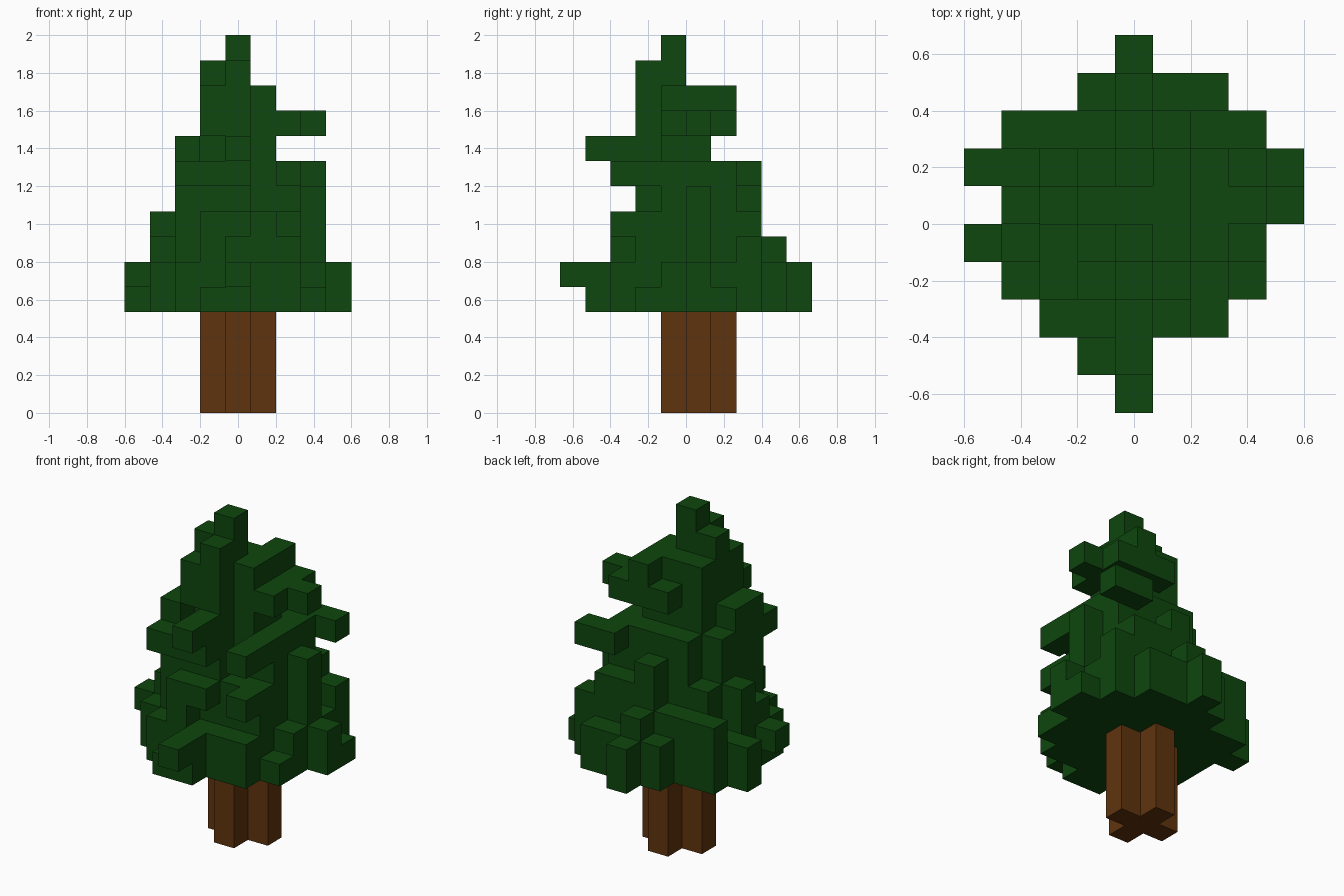
import bpy
import bmesh
from mathutils import Vector

cube = bpy.data.objects.get("Cube")
if cube:
    bpy.data.objects.remove(cube, do_unlink=True)

CELL = 2 / 15  # edge of one block


def material(name, rgb):
    mat = bpy.data.materials.new(name)
    mat.use_nodes = True
    mat.diffuse_color = (*rgb, 1)
    mat.node_tree.nodes["Principled BSDF"].inputs["Base Color"].default_value = (*rgb, 1)
    return mat


def fill(cells, z0, z1, *boxes):
    """Fill layers z0..z1 with boxes given as inclusive x0, x1, y0, y1."""
    for x0, x1, y0, y1 in boxes:
        cells.update((x, y, z) for x in range(x0, x1 + 1)
                     for y in range(y0, y1 + 1) for z in range(z0, z1 + 1))


def build(name, cells, mat):
    """Make one mesh from the exposed sides of all filled cells."""
    bm = bmesh.new()
    for cell in sorted(cells):
        centre = Vector((cell[0], cell[1] + 0.5, cell[2] + 0.5))
        for axis in range(3):
            for sign in (1, -1):
                near = list(cell)
                near[axis] += sign
                if tuple(near) in cells:
                    continue
                corners = []
                for u, v in ((-1, -1), (1, -1), (1, 1), (-1, 1)):
                    off = Vector((0, 0, 0))
                    off[axis] = sign * 0.5
                    off[(axis + 1) % 3] = u * 0.5
                    off[(axis + 2) % 3] = v * 0.5
                    corners.append(bm.verts.new((centre + off) * CELL))
                bm.faces.new(corners if sign > 0 else corners[::-1])
    bmesh.ops.remove_doubles(bm, verts=bm.verts[:], dist=0.001)
    mesh = bpy.data.meshes.new(name)
    bm.to_mesh(mesh)
    bm.free()
    mesh.materials.append(mat)
    obj = bpy.data.objects.new(name, mesh)
    bpy.context.collection.objects.link(obj)
    return obj


bark = material("bark brown", (0.117, 0.034, 0.0044))
needles = material("needle green", (0.0044, 0.063, 0.0044))

# Trunk: cross-shaped column
trunk = set()
fill(trunk, 0, 3, (-1, 1, 0, 0), (0, 0, -1, 1))
build("trunk", trunk, bark)

leaves = set()

# Wide skirt: two layers, with stubs around the rim
fill(leaves, 4, 5, (-2, 2, -3, 2), (-3, 2, -2, 0), (-3, 3, 2, 2), (3, 3, -1, 1),
     (-1, 2, 3, 3), (0, 0, 4, 4), (0, 0, -4, -4), (4, 4, 0, 0), (-4, -3, 1, 1))
fill(leaves, 4, 4, (3, 3, -2, -2), (-1, -1, -4, -4), (4, 4, 1, 1))
fill(leaves, 5, 5, (0, 0, -5, -5), (-4, -4, -1, -1))

# Lower body
fill(leaves, 6, 7, (-2, 2, -2, 1), (-3, -3, 0, 0), (3, 3, 0, 0),
     (-1, -1, -3, -3), (0, 2, 2, 2))
fill(leaves, 6, 6, (-3, 3, 2, 2), (0, 0, 3, 3), (-3, -3, -1, -1))
fill(leaves, 7, 7, (0, 0, -3, -3), (2, 2, -3, -3))

# Middle body with long side branches
fill(leaves, 8, 8, (-2, 2, -1, 0), (-1, 2, 1, 1), (-2, 0, -2, -2),
     (0, 0, 2, 2), (3, 3, 0, 0))
fill(leaves, 9, 9, (-2, 2, -1, 0), (-1, 2, 1, 1), (-2, 0, -3, -2),
     (2, 2, -3, -2), (2, 3, 2, 2))

# Narrow waist with a branch to the front
fill(leaves, 10, 10, (-1, 1, -1, 0), (-2, -2, -2, -1), (0, 0, -4, -2))

# Upper body
fill(leaves, 11, 11, (-1, 1, -1, 0), (0, 2, 1, 1), (2, 3, 0, 0),
     (2, 2, -1, -1), (-1, 0, -2, -2))
fill(leaves, 12, 12, (-1, 1, -1, 0), (1, 1, 1, 1), (-1, 0, -2, -2))

# Tip
fill(leaves, 13, 13, (-1, 0, -1, -1), (0, 0, -2, -2))
fill(leaves, 14, 14, (0, 0, -1, -1))
build("foliage", leaves, needles)
